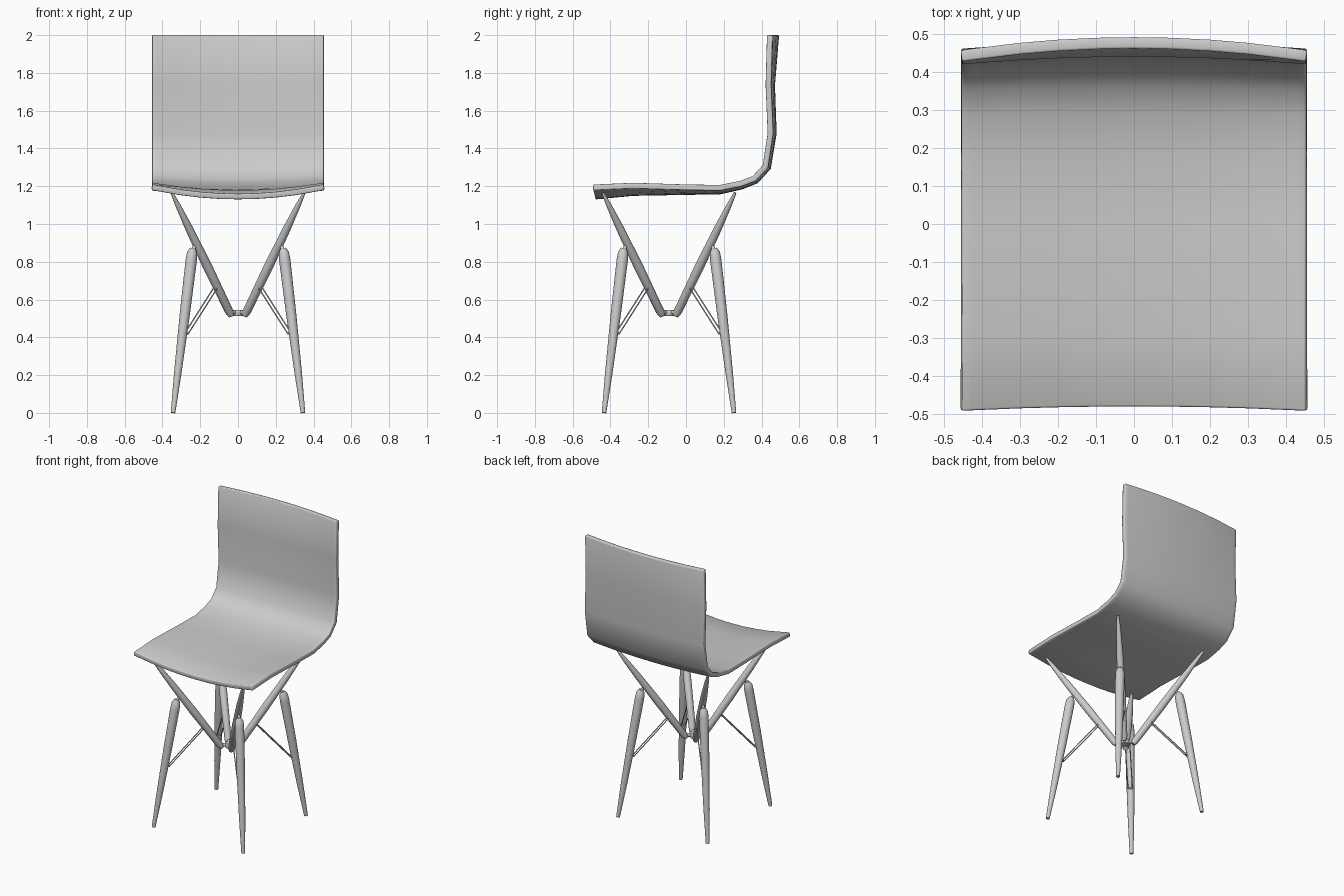
import bpy, bmesh, math
from mathutils import Vector

cube = bpy.data.objects.get("Cube")
if cube:
    bpy.data.objects.remove(cube, do_unlink=True)

GREY = bpy.data.materials.new("plain_grey")
GREY.use_nodes = True
colour = (0.6, 0.6, 0.6, 1)
GREY.diffuse_color = colour
GREY.node_tree.nodes["Principled BSDF"].inputs["Base Color"].default_value = colour

BASE_Y = -0.09   # centre of the leg frame
HALF_W = 0.455   # half the shell width


def finish(name, bm, angle=40):
    bmesh.ops.recalc_face_normals(bm, faces=bm.faces)
    mesh = bpy.data.meshes.new(name)
    bm.to_mesh(mesh)
    bm.free()
    obj = bpy.data.objects.new(name, mesh)
    bpy.context.collection.objects.link(obj)
    mesh.materials.append(GREY)
    bpy.ops.object.select_all(action="DESELECT")
    obj.select_set(True)
    bpy.context.view_layer.objects.active = obj
    bpy.ops.object.shade_smooth_by_angle(angle=math.radians(angle))
    return obj


def turned_rod(name, start, end, radii, sides=16):
    """Round rod from start to end; radii lists (fraction along, radius)."""
    start, end = Vector(start), Vector(end)
    turn = (end - start).to_track_quat("Z", "Y")
    bm = bmesh.new()
    rings = []
    for t, r in radii:
        ring = []
        for i in range(sides):
            a = math.tau * i / sides
            offset = turn @ Vector((r * math.cos(a), r * math.sin(a), 0))
            ring.append(bm.verts.new(start.lerp(end, t) + offset))
        rings.append(ring)
    for low, high in zip(rings, rings[1:]):
        for i in range(sides):
            j = (i + 1) % sides
            bm.faces.new((low[i], low[j], high[j], high[i]))
    bm.faces.new(rings[0][::-1])
    bm.faces.new(rings[-1])
    return finish(name, bm)


# Seat shell: side-edge profile (y, z) with the sag (dy, dz) on the centre line
profile = [
    (-0.492, 1.195, 0.012, -0.05), (-0.28, 1.204, 0, -0.04),
    (0, 1.195, 0, -0.026), (0.18, 1.192, 0, -0.02),
    (0.29, 1.214, 0.005, -0.016), (0.36, 1.24, 0.01, -0.012),
    (0.42, 1.305, 0.015, -0.006), (0.447, 1.48, 0.018, 0),
    (0.436, 1.735, 0.02, 0), (0.443, 2.0, 0.035, 0),
]
columns = [-0.455, -0.43, -0.3, -0.2, -0.1, 0, 0.1, 0.2, 0.3, 0.43, 0.455]
bm = bmesh.new()
grid = []
for y, z, dy, dz in profile:
    row = []
    for x in columns:
        k = 1 - (x / HALF_W) ** 2
        row.append(bm.verts.new((x, y + dy * k, z + dz * k)))
    grid.append(row)
for a, b in zip(grid, grid[1:]):
    for i in range(len(columns) - 1):
        bm.faces.new((a[i], a[i + 1], b[i + 1], b[i]))
shell = finish("seat_shell", bm)
solid = shell.modifiers.new("thickness", "SOLIDIFY")
solid.thickness = 0.03
solid.offset = 0
solid.use_even_offset = True
bevel = shell.modifiers.new("soft_rim", "BEVEL")
bevel.width = 0.005
bevel.segments = 2
bevel.limit_method = "ANGLE"
bevel.angle_limit = math.radians(60)

# Leg frame, the same set of parts on each diagonal
leg_radii = [(0, 0.012), (0.25, 0.02), (0.6, 0.027), (0.93, 0.03),
             (0.975, 0.027), (1, 0.014)]
brace_radii = [(0, 0.016), (0.03, 0.022), (0.4, 0.025), (0.7, 0.021),
               (0.9, 0.014), (1, 0.007)]
wire_radii = [(0, 0.0035), (1, 0.0035)]
pin_radii = [(0, 0.012), (0.4, 0.009), (1, 0.009)]

for side, sx in (("left", 1), ("right", -1)):
    for end, sy in (("front", -1), ("back", 1)):
        label = f"{end}_{side}"

        def at(d, z, across=0):
            """Point on this diagonal, moved sideways by across."""
            return (sx * (d + across), BASE_Y + sy * (d - across), z)

        turned_rod("leg_" + label, at(0.344, 0), at(0.24, 0.872), leg_radii)
        turned_rod("brace_" + label, at(0.036, 0.515), at(0.35, 1.165), brace_radii)
        turned_rod("pin_" + label, at(0.24, 0.86), at(0.222, 0.9), pin_radii, 10)
        turned_rod("hub_link_" + label, at(0, 0.528), at(0.045, 0.535),
                   [(0, 0.012), (1, 0.012)], 10)
        # Pair of wires with a short bar where they meet the leg
        for n, s in (("a", -0.01), ("b", 0.01)):
            turned_rod(f"wire_{n}_{label}", at(0.12, 0.66, s), at(0.273, 0.42, s),
                       wire_radii, 8)
        turned_rod("wire_bar_" + label, at(0.275, 0.42, -0.012),
                   at(0.275, 0.42, 0.012), [(0, 0.006), (1, 0.006)], 8)

# Central hub joining the braces
turned_rod("hub", (0, BASE_Y, 0.513), (0, BASE_Y, 0.545),
           [(0, 0.026), (0.15, 0.03), (0.85, 0.03), (1, 0.026)])
